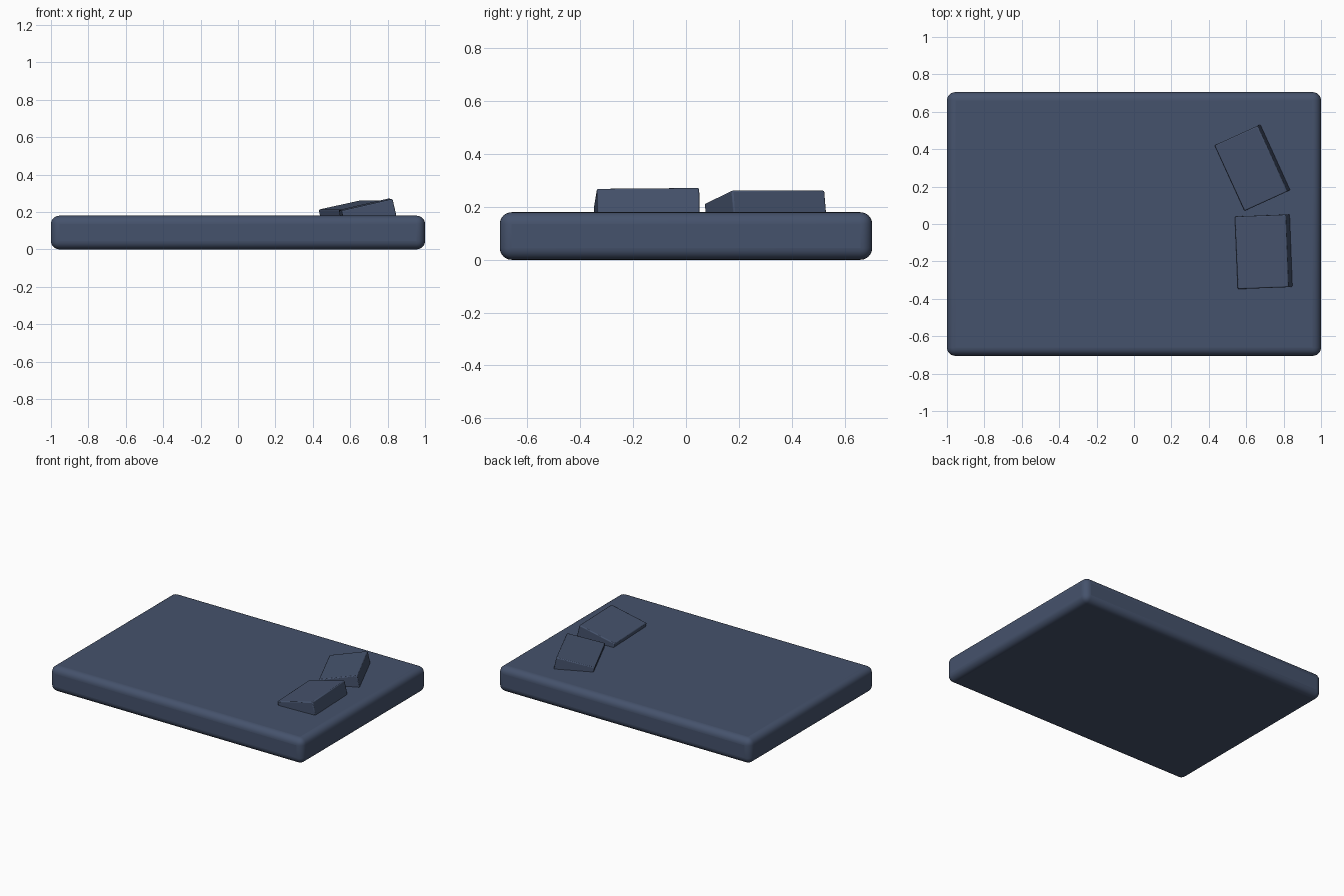
import bpy
from math import radians, sin, cos
from mathutils import Vector, Matrix

if "Cube" in bpy.data.objects:
    bpy.data.objects.remove(bpy.data.objects["Cube"])

blue = bpy.data.materials.new("blue_fabric")
blue.diffuse_color = (0.06, 0.085, 0.15, 1)
blue.use_nodes = True
blue.node_tree.nodes["Principled BSDF"].inputs["Base Color"].default_value = blue.diffuse_color


def rounded_box(name, size, matrix, radius, segments):
    bpy.ops.mesh.primitive_cube_add(size=1)
    ob = bpy.context.object
    ob.name = name
    ob.data.transform(Matrix.Diagonal((*size, 1)))
    ob.matrix_world = matrix
    ob.data.materials.append(blue)
    bev = ob.modifiers.new("soft_edges", "BEVEL")
    bev.width = radius
    bev.segments = segments
    bpy.ops.object.shade_smooth_by_angle(angle=radians(35))
    return ob


# mattress slab with softly rounded edges
rounded_box("mattress", (2, 1.41, 0.18), Matrix.Translation((0, 0, 0.09)), 0.045, 6)


# pillows: slim blocks tipped up toward +x and sunk into the slab
def pillow(name, top_centre, yaw, tilt, roll, width, length, thick=0.105):
    rot = (Matrix.Rotation(radians(yaw), 4, 'Z')
           @ Matrix.Rotation(radians(-tilt), 4, 'Y')
           @ Matrix.Rotation(radians(roll), 4, 'X'))
    m = Matrix.Translation(top_centre) @ rot @ Matrix.Translation((0, 0, -thick / 2))
    rounded_box(name, (width, length, thick), m, 0.006, 2)


pillow("front_pillow", (0.682, -0.149, 0.24), 2.2, 13, 0.5, 0.28, 0.388)
pillow("back_pillow", (0.625, 0.297, 0.238), 24.5, 11.3, 0, 0.258, 0.386)
